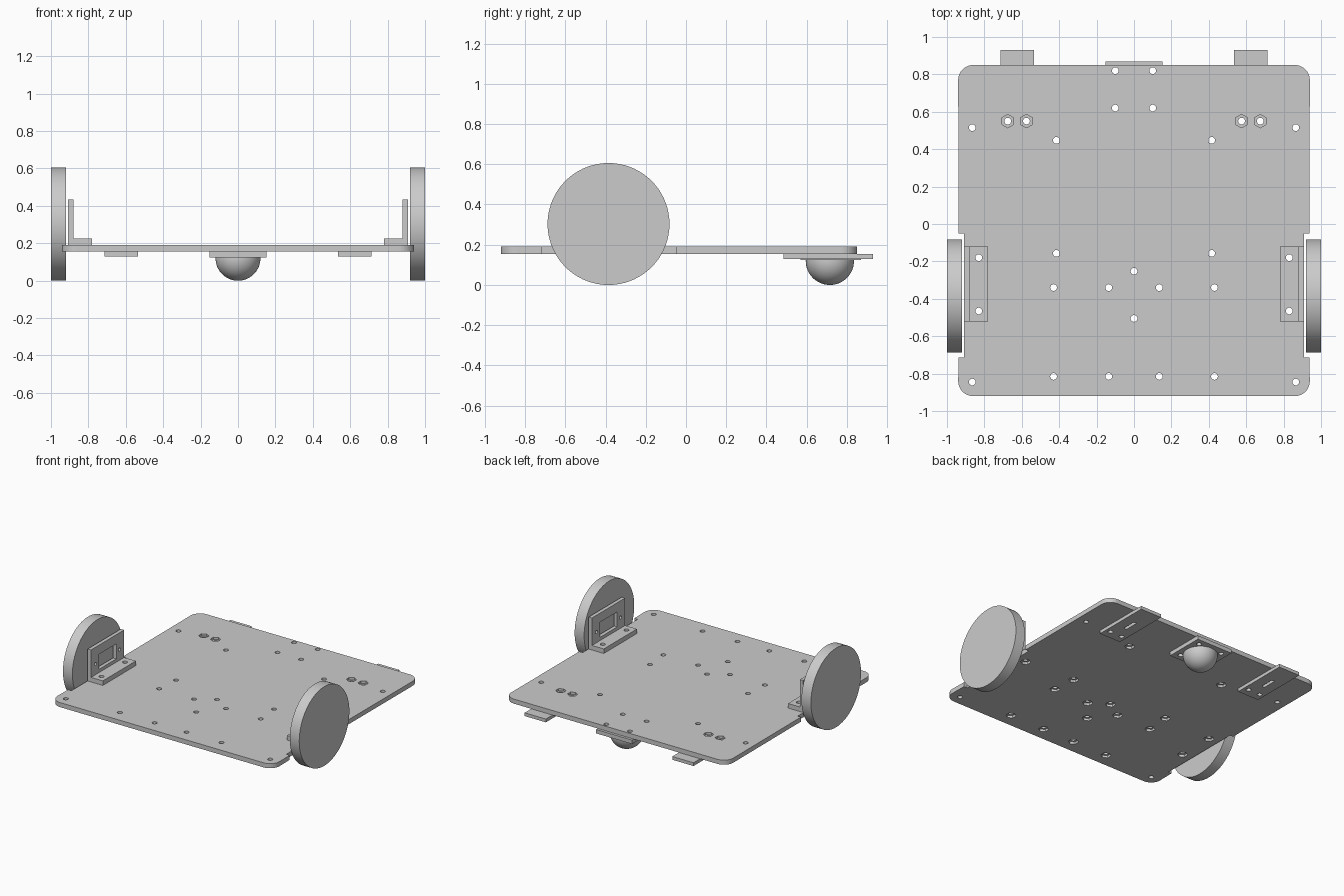
import bpy, bmesh, math

if "Cube" in bpy.data.objects:
    bpy.data.objects.remove(bpy.data.objects["Cube"])

grey = bpy.data.materials.new("light grey")
grey.diffuse_color = (0.6, 0.6, 0.6, 1)
grey.use_nodes = True
grey.node_tree.nodes["Principled BSDF"].inputs["Base Color"].default_value = grey.diffuse_color

AXES = {"z": lambda u, v, w: (u, v, w),   # outline in x, y
        "x": lambda u, v, w: (w, u, v),   # outline in y, z
        "y": lambda u, v, w: (u, w, v)}   # outline in x, z


def prisms(name, outlines, axis="z"):
    """One mesh made of extruded outlines: (points, start, end)."""
    bm = bmesh.new()
    for pts, a, b in outlines:
        lo = [bm.verts.new(AXES[axis](u, v, a)) for u, v in pts]
        hi = [bm.verts.new(AXES[axis](u, v, b)) for u, v in pts]
        bm.faces.new(lo)
        bm.faces.new(hi)
        n = len(pts)
        for i in range(n):
            j = (i + 1) % n
            bm.faces.new((lo[i], lo[j], hi[j], hi[i]))
    bmesh.ops.recalc_face_normals(bm, faces=bm.faces)
    return from_bmesh(name, bm)


def from_bmesh(name, bm):
    me = bpy.data.meshes.new(name)
    bm.to_mesh(me)
    bm.free()
    me.materials.append(grey)
    ob = bpy.data.objects.new(name, me)
    bpy.context.collection.objects.link(ob)
    return ob


def ring(cu, cv, r, n=24, start=0.0):
    return [(cu + r * math.cos(start + 2 * math.pi * i / n),
             cv + r * math.sin(start + 2 * math.pi * i / n)) for i in range(n)]


def rect(u0, u1, v0, v1):
    return [(u0, v0), (u1, v0), (u1, v1), (u0, v1)]


def slot(cu, v0, v1, r):
    arc = [math.pi * i / 8 for i in range(9)]
    return ([(cu + r * math.cos(a), v1 + r * math.sin(a)) for a in arc] +
            [(cu - r * math.cos(a), v0 - r * math.sin(a)) for a in arc])


def cut(ob, *cutters):
    """Subtract the cutters, bake the result and remove them."""
    for c in cutters:
        m = ob.modifiers.new("cut", "BOOLEAN")
        m.operation, m.solver, m.object = "DIFFERENCE", "EXACT", c
        c.hide_render = True
    dg = bpy.context.evaluated_depsgraph_get()
    me = bpy.data.meshes.new_from_object(ob.evaluated_get(dg))
    ob.modifiers.clear()
    ob.data = me
    for c in cutters:
        bpy.data.objects.remove(c)


def smooth(ob):
    bpy.ops.object.select_all(action="DESELECT")
    ob.select_set(True)
    bpy.context.view_layer.objects.active = ob
    bpy.ops.object.shade_smooth_by_angle(angle=math.radians(30))


def both(pts):
    return [(s * x, y) for x, y in pts for s in ((1, -1) if x else (1,))]


HOLE = 0.018
Z0, Z1 = 0.155, 0.19

# chassis plate outline: rounded corners and wheel notches
half = []
for cy, a0 in ((-0.84, -90), (0.77, 0)):
    half += [(0.86 + 0.08 * math.cos(math.radians(a0 + 10 * i)),
              cy + 0.08 * math.sin(math.radians(a0 + 10 * i))) for i in range(10)]
    if a0 < 0:
        half += [(0.938, -0.715), (0.91, -0.715), (0.91, -0.05), (0.938, -0.05)]
outline = half + [(-x, y) for x, y in reversed(half)]
plate = prisms("chassis_plate", [(outline, Z0, Z1)])

# round holes, and hexagonal nut pockets below and above
corner_holes = both([(0.865, 0.515), (0.865, -0.845)])
caster_holes = both([(0.1, 0.82), (0.1, 0.62)])
sensor_holes = both([(0.575, 0.55), (0.675, 0.55)])
nut_holes = both([(0.415, 0.447), (0.415, -0.157), (0.43, -0.34), (0.135, -0.34),
                  (0.43, -0.815), (0.135, -0.815), (0, -0.253), (0, -0.505),
                  (0.83, -0.18), (0.83, -0.465)])
holes = corner_holes + caster_holes + sensor_holes + nut_holes
drill = prisms("drill", [(ring(x, y, HOLE), 0.1, 0.25) for x, y in holes])
pockets = prisms("pockets",
                 [(ring(x, y, 0.036, 6, math.pi / 6), 0.1, Z0 + 0.018) for x, y in nut_holes] +
                 [(ring(x, y, 0.036, 6, math.pi / 6), Z1 - 0.018, 0.25) for x, y in sensor_holes])
cut(plate, drill, pockets)

for s, side in ((-1, "left"), (1, "right")):
    # wheel
    wheel = prisms(side + "_wheel", [(ring(-0.385, 0.303, 0.303, 72), s * 0.92, s * 1.0)], "x")
    smooth(wheel)

    # L-shaped motor bracket with window and screw holes
    ell = [(0.78, Z1), (0.908, Z1), (0.908, 0.435), (0.88, 0.435), (0.88, 0.225), (0.78, 0.225)]
    bracket = prisms(side + "_motor_bracket", [([(s * x, z) for x, z in ell], -0.52, -0.12)], "y")
    cut(bracket,
        prisms("drill", [(ring(s * 0.83, y, HOLE), 0.1, 0.3) for y in (-0.18, -0.465)]),
        prisms("window", [(rect(-0.425, -0.215, 0.25, 0.365), s * 0.86, s * 0.95)] +
               [(ring(y, 0.307, 0.012, 16), s * 0.86, s * 0.95) for y in (-0.465, -0.175)], "x"))

    # sensor mount tab with adjustment slot
    tab = prisms(side + "_sensor_mount", [(rect(s * 0.625 - 0.09, s * 0.625 + 0.09, 0.485, 0.93), 0.13, Z0)])
    cut(tab, prisms("drill", [(ring(s * x, 0.55, HOLE), 0.1, 0.2) for x in (0.575, 0.675)] +
                    [(slot(s * 0.625, 0.66, 0.75, 0.012), 0.1, 0.2)]))

# caster mounting plate
mount = prisms("caster_mount", [(rect(-0.152, 0.152, 0.57, 0.87), 0.125, Z0)])
cut(mount, prisms("drill", [(ring(x, y, HOLE), 0.1, 0.2) for x, y in caster_holes]))

# caster ball: lower half of a sphere, closed on top
bm = bmesh.new()
bmesh.ops.create_uvsphere(bm, u_segments=48, v_segments=32, radius=0.12)
geom = bm.verts[:] + bm.edges[:] + bm.faces[:]
bmesh.ops.bisect_plane(bm, geom=geom, plane_co=(0, 0, 0.008), plane_no=(0, 0, 1), clear_outer=True)
bmesh.ops.holes_fill(bm, edges=[e for e in bm.edges if e.is_boundary], sides=0)
bmesh.ops.translate(bm, verts=bm.verts, vec=(0, 0.715, 0.12))
ball = from_bmesh("caster_ball", bm)
smooth(ball)
